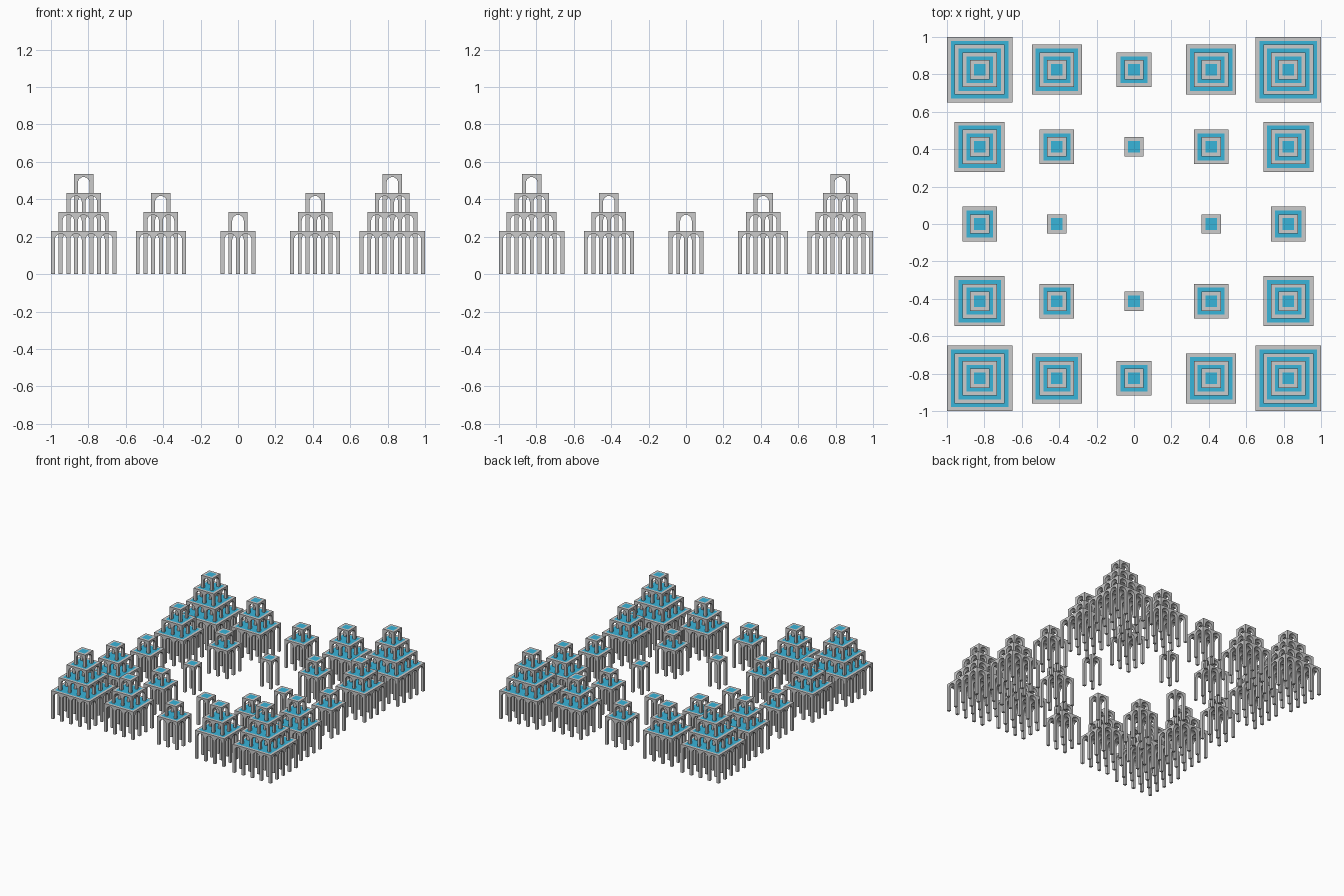
import bpy, bmesh
from math import pi, cos, sin

if "Cube" in bpy.data.objects:
    bpy.data.objects.remove(bpy.data.objects["Cube"])

CELL = 0.0821      # bay pitch
PIL = 0.0206       # pillar and wall thickness
BASE_H = 0.231     # ground arcade height
TIER_H = 0.101     # upper arcade height
CROWN = 0.015      # masonry above each arch
GRID = 0.4125      # spacing of the pavilions
SEG = 12           # segments per arch
R = (CELL - PIL) / 2
ARC = [(-R * cos(pi * s / SEG), R * sin(pi * s / SEG)) for s in range(SEG + 1)]

blue = bpy.data.materials.new("blue_deck")
blue.diffuse_color = (0.04, 0.46, 0.70, 1)
blue.use_nodes = True
blue.node_tree.nodes["Principled BSDF"].inputs["Base Color"].default_value = blue.diffuse_color


def arcade_profile(k, h):
    """Outline of a wall with k round-arched openings."""
    w = k * CELL + PIL
    spring = h - CROWN - R
    pts = [(-w / 2, h), (-w / 2, 0)]
    for i in range(k):
        c = (i + 0.5 - k / 2) * CELL
        pts.append((c - R, 0))
        pts += [(c + u, spring + z) for u, z in ARC]
        pts.append((c + R, 0))
    return pts + [(w / 2, 0), (w / 2, h)]


def tier_mesh(k, h):
    """Square arcade of k by k groin-vaulted bays with a blue deck."""
    bm = bmesh.new()
    spring = h - CROWN - R
    half = (k * CELL + PIL) / 2

    def face(pts, mat=0):
        f = bm.faces.new([bm.verts.new(p) for p in pts])
        f.material_index = mat

    # four outer faces
    pts = arcade_profile(k, h)
    face([(u, -half, z) for u, z in pts])
    face([(u, half, z) for u, z in reversed(pts)])
    face([(-half, u, z) for u, z in reversed(pts)])
    face([(half, u, z) for u, z in pts])

    lines = [(i - k / 2) * CELL for i in range(k + 1)]
    mids = [(i + 0.5 - k / 2) * CELL for i in range(k)]
    p = PIL / 2
    # pillars
    for ix, x in enumerate(lines):
        for iy, y in enumerate(lines):
            a, b, c, d = (x - p, y - p), (x + p, y - p), (x + p, y + p), (x - p, y + p)
            sides = [(a, b, iy > 0), (b, c, ix < k), (c, d, iy < k), (d, a, ix > 0)]
            for s, t, inside in sides:
                if inside:
                    face([(*s, 0), (*t, 0), (*t, spring), (*s, spring)])
            face([(*q, 0) for q in (d, c, b, a)])
    for (u0, z0), (u1, z1) in zip(ARC, ARC[1:]):
        z0 += spring
        z1 += spring
        # undersides of the arches between pillars
        for m in mids:
            for l in lines:
                face([(m + u0, l - p, z0), (m + u0, l + p, z0),
                      (m + u1, l + p, z1), (m + u1, l - p, z1)])
                face([(l - p, m + u0, z0), (l - p, m + u1, z1),
                      (l + p, m + u1, z1), (l + p, m + u0, z0)])
        # groin vaults over the bays
        for x in mids:
            for y in mids:
                a0, a1 = abs(u0), abs(u1)
                strip = [(u0, a0, z0), (u0, R, z0), (u1, R, z1), (u1, a1, z1)]
                if a0 > R - 1e-6:
                    strip.pop(0)
                elif a1 > R - 1e-6:
                    strip.pop()
                face([(x + u, y + v, z) for u, v, z in strip])
                face([(x - u, y - v, z) for u, v, z in strip])
                face([(x + v, y - u, z) for u, v, z in strip])
                face([(x - v, y + u, z) for u, v, z in strip])
    # grey rim and blue deck
    s = half - PIL
    out = [(-half, -half, h), (half, -half, h), (half, half, h), (-half, half, h)]
    inn = [(-s, -s, h), (s, -s, h), (s, s, h), (-s, s, h)]
    for i in range(4):
        j = (i + 1) % 4
        face([out[i], out[j], inn[j], inn[i]])
    face(inn, 1)
    bmesh.ops.remove_doubles(bm, verts=bm.verts, dist=1e-5)
    bmesh.ops.recalc_face_normals(bm, faces=bm.faces)
    me = bpy.data.meshes.new(f"arcade_{k}_bays")
    bm.to_mesh(me)
    bm.free()
    me.materials.append(None)
    me.materials.append(blue)
    return me


base = {k: tier_mesh(k, BASE_H) for k in range(1, 5)}
upper = {k: tier_mesh(k, TIER_H) for k in range(1, 4)}

# stepped pavilions, taller away from the empty centre
for i in range(-2, 3):
    for j in range(-2, 3):
        n = abs(i) + abs(j)
        for level in range(n):
            k = n - level
            me = base[k] if level == 0 else upper[k]
            z = 0 if level == 0 else BASE_H + (level - 1) * TIER_H
            name = "ground_arcade" if level == 0 else "upper_arcade"
            ob = bpy.data.objects.new(name, me)
            ob.location = (i * GRID, j * GRID, z)
            bpy.context.collection.objects.link(ob)
